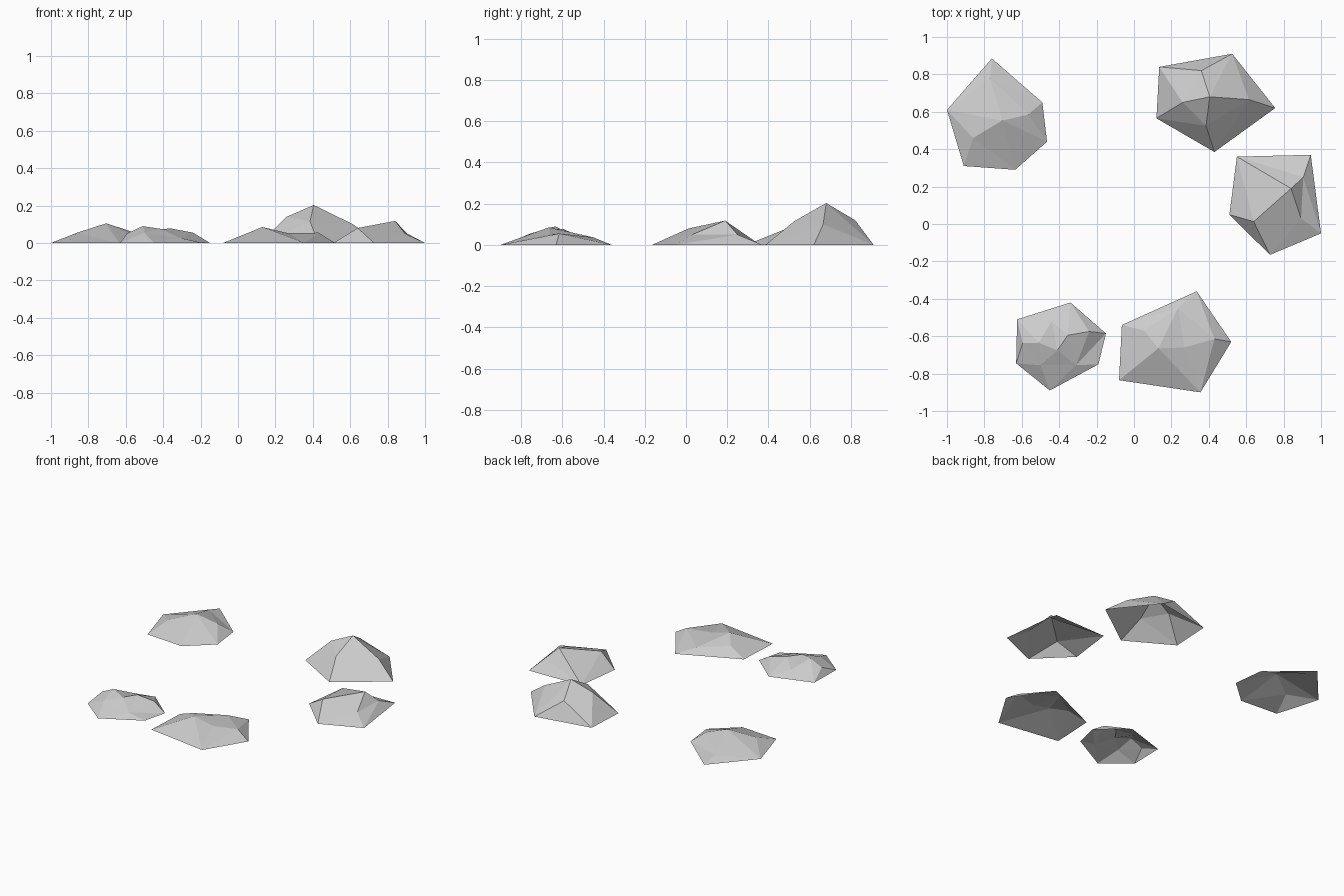
import bpy
from mathutils import Vector
from mathutils.geometry import delaunay_2d_cdt


def rock(name, base, top, creases):
    """Open-bottomed faceted rock: ground outline, raised points, crease edges."""
    pts = [(x, y, 0.0) for x, y in base] + top
    flat = [Vector(p[:2]) for p in pts]
    n = len(base)
    rim = [(i, (i + 1) % n) for i in range(n)]
    vs, _, faces, orig, _, _ = delaunay_2d_cdt(flat, rim + creases, [], 0, 1e-5)
    verts = [(v.x, v.y, pts[o[0]][2] if o else 0.03) for v, o in zip(vs, orig)]
    mesh = bpy.data.meshes.new(name)
    mesh.from_pydata(verts, [], faces)
    mesh.update()
    ob = bpy.data.objects.new(name, mesh)
    bpy.context.collection.objects.link(ob)
    return ob


# Back left rock
rock("rock_back_left",
     [(-1, .61), (-.76, .885), (-.49, .65), (-.465, .44), (-.635, .29), (-.91, .31)],
     [(-.705, .553, .105), (-.86, .46, .055), (-.565, .585, .06), (-.77, .78, .03)],
     [(6, 9), (9, 1), (6, 7), (6, 8)])

# Tall back rock
rock("rock_back_tall",
     [(.135, .84), (.525, .91), (.755, .62), (.43, .385), (.12, .565)],
     [(.36, .82, .12), (.405, .68, .203), (.615, .665, .1), (.26, .65, .14),
      (.385, .525, .115)],
     [(6, 5), (6, 7), (6, 8), (6, 9), (8, 5), (8, 4), (9, 3), (7, 2)])

# Right rock
rock("rock_right",
     [(.55, .36), (.945, .37), (1, -.05), (.727, -.165), (.51, .05)],
     [(.84, .19, .118), (.64, .013, .08), (.905, .25, .05), (.893, .03, .05)],
     [(5, 0), (5, 6), (6, 4), (6, 3), (5, 7), (5, 8), (7, 8)])

# Small notched front rock
rock("rock_front_small",
     [(-.625, -.51), (-.34, -.42), (-.15, -.585), (-.19, -.75), (-.45, -.89), (-.63, -.745)],
     [(-.595, -.635, .05), (-.51, -.635, .09), (-.44, -.52, .037), (-.41, -.675, .075),
      (-.355, -.595, .077), (-.24, -.575, .055), (-.5, -.755, .055), (-.31, -.755, .027)],
     [(6, 7), (7, 8), (8, 9), (7, 9), (9, 10), (10, 11), (11, 2), (9, 13), (13, 2)])

# Wide front rock
rock("rock_front_wide",
     [(-.065, -.54), (.335, -.36), (.52, -.63), (.355, -.9), (-.08, -.835)],
     [(.13, -.665, .085), (.43, -.615, .055), (.235, -.45, .037), (.27, -.66, .052),
      (.055, -.57, .05)],
     [(5, 4), (6, 2), (7, 5), (7, 8), (7, 6), (8, 6), (5, 9), (5, 8), (8, 3)])
